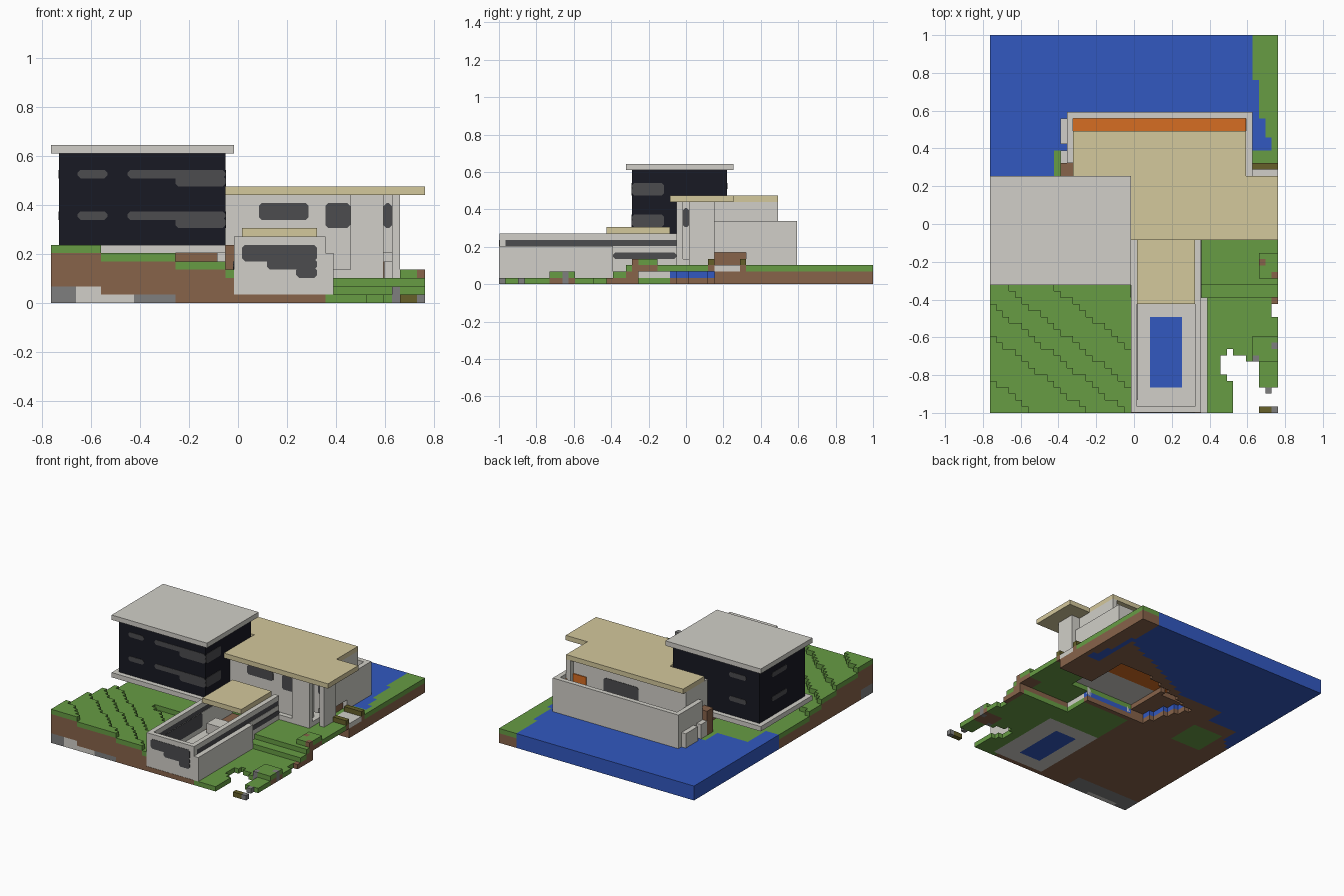
import bpy, bmesh
from mathutils import Vector

if "Cube" in bpy.data.objects:
    bpy.data.objects.remove(bpy.data.objects["Cube"], do_unlink=True)

NX, NY = 45, 59
U = 2 / NY                                   # one block
ORIGIN = Vector((NX / 2, NY / 2, 0))


def world(x, y, z):
    return (Vector((x, y, z)) - ORIGIN) * U


# Materials
COLOURS = {
    "grass": (103, 156, 68), "dirt": (135, 99, 74), "water": (50, 88, 192),
    "concrete": (209, 207, 200), "tan_roof": (212, 200, 156),
    "orange_wood": (214, 109, 34), "dark_panel": (24, 25, 35),
    "window_grey": (76, 76, 79), "stone": (127, 127, 127), "olive": (102, 96, 42)}
MATS, ORDER = {}, list(COLOURS)
for name, rgb in COLOURS.items():
    col = [((c / 255 + 0.055) / 1.055) ** 2.4 for c in rgb] + [1]
    m = bpy.data.materials.new(name)
    m.use_nodes = True
    m.diffuse_color = col
    m.node_tree.nodes["Principled BSDF"].inputs["Base Color"].default_value = col
    MATS[name] = m


def finish(name, bm, mats):
    mesh = bpy.data.meshes.new(name)
    bm.to_mesh(mesh)
    bm.free()
    for m in mats:
        mesh.materials.append(MATS[m])
    ob = bpy.data.objects.new(name, mesh)
    bpy.context.scene.collection.objects.link(ob)


def box(name, mat, xs, ys, zs, chamfer=None):
    """Block in grid units; chamfer rounds the edges along that axis."""
    bm = bmesh.new()
    bmesh.ops.create_cube(bm, size=1)
    lo, hi = world(xs[0], ys[0], zs[0]), world(xs[1], ys[1], zs[1])
    for v in bm.verts:
        v.co = [lo[a] if v.co[a] < 0 else hi[a] for a in range(3)]
    if chamfer is not None:
        edges = [e for e in bm.edges
                 if abs((e.verts[0].co - e.verts[1].co).normalized()[chamfer]) > 0.9]
        bmesh.ops.bevel(bm, geom=edges, offset=0.35 * U, segments=1, affect='EDGES')
    finish(name, bm, [mat])


T = 0.08                                     # half thickness of window plates


def pane_y(name, x0, x1, y, z0, z1):
    box(name, "window_grey", (x0, x1), (y - T, y + T), (z0, z1), 1)


def pane_x(name, x, y0, y1, z0, z1):
    box(name, "window_grey", (x - T, x + T), (y0, y1), (z0, z1), 0)


# Terrain rules
def in_rect(i, j, x0, x1, y0, y1):
    return x0 <= i < x1 and y0 <= j < y1


def is_wing(i, j):
    return in_rect(i, j, 22, 33, 0, 27) or in_rect(i, j, 33, 34, 0, 18)


def is_lake(i, j):
    edge = 41 if j >= 52 else 42 if j >= 46 else 43 if j >= 43 else 44
    if j >= 47:
        return i < edge
    if i >= 41:
        return j >= 41 and i < edge
    return (i < 10 and j >= 37) or (i < 13 and j >= 41) or (i < 3 and j >= 31)


def is_pit(i, j):
    """Open hollow below the house floors."""
    return (in_rect(i, j, 15, 37, 28, 43) and i > 20 - 0.42 * (j - 25)
            and j < 38 + 0.36 * (i - 17))


def is_gap(i, j):
    if in_rect(i, j, 43, 44, 3, 4):
        return False
    return ((i, j) == (37, 9) or in_rect(i, j, 36, 40, 6, 9) or in_rect(i, j, 40, 42, 6, 8)
            or in_rect(i, j, 37, 42, 5, 6) or in_rect(i, j, 38, 42, 0, 5)
            or in_rect(i, j, 42, 45, 1, 4) or in_rect(i, j, 44, 45, 15, 17))


def span(i, j):
    """Bottom and top level of the ground in one column."""
    if is_gap(i, j) or is_pit(i, j):
        return 0, 0
    if is_wing(i, j):
        return 0, (2 if in_rect(i, j, 23, 32, 1, 27) else 1)
    if is_lake(i, j):
        return 0, 3
    if i < 22:
        d = 0.8 * (i + 0.5) + j + 0.5
        h = 7 - sum(d > s for s in (5.5, 12.4, 17.2, 21.5, 27.5))
        return 0, (max(h, 3) if j >= 20 else h)
    if j < 18:
        return 0, (2 if in_rect(i, j, 41, 45, 8, 12) else 1)
    if j < 20:
        return 0, 2
    low = 2 if in_rect(i, j, 33, 45, 22, 34) else 0
    hedge = i >= 41 and j in (33, 38)
    return low, (4 if hedge or in_rect(i, j, 42, 45, 21, 25) else 3)


def ground_colour(i, j, k):
    top = span(i, j)[1]
    if k == 0 and in_rect(i, j, 22, 44, 18, 27):
        return "grass"
    if is_wing(i, j) and j > 0:
        if in_rect(i, j, 25, 30, 4, 15):
            return "water"
        return "concrete" if j < 18 else "dirt"
    if in_rect(i, j, 22, 33, 0, 1):
        return "dirt"
    if is_lake(i, j) or in_rect(i, j, 13, 41, 41, 47):
        if k == 0 and 0 < i < 41:            # lake bed slopes up to the house
            return "water" if j > 31.5 + 0.47 * i else "dirt"
        return "water" if is_lake(i, j) else "dirt"
    if k == 1 and (is_pit(i + 1, j) or in_rect(i, j, 22, 33, 25, 28)):
        return "water"
    if k == 0 and in_rect(i, j, 4, 11, 27, 34):
        return "grass"
    if j < 4 and i < 15:
        if i < 3 and k < 2 or 10 <= i and k < 1:
            return "stone"
        if 3 <= i < 10 and k < (2 if i < 6 else 1):
            return "concrete" if j < 1 else "stone"
    if i >= 41 and top == 4 and j in (33, 38) and k == 3:
        return "olive"
    if in_rect(i, j, 41, 45, 34, 38) and k == 2:
        return "concrete"
    if in_rect(i, j, 42, 45, 0, 1):
        return "olive" if i < 44 else "stone"
    if (i, j) in ((43, 3), (44, 10), (41, 8)):
        return "stone"
    if (i, j) in ((42, 23), (44, 21), (44, 17)):
        return "dirt"
    return "grass" if k == top - 1 else "dirt"


# Terrain blocks, outer faces only
def solid(i, j, k):
    if not (0 <= i < NX and 0 <= j < NY):
        return False
    low, top = span(i, j)
    return low <= k < top


bm = bmesh.new()
for i in range(NX):
    for j in range(NY):
        for k in range(*span(i, j)):
            index = ORDER.index(ground_colour(i, j, k))
            for axis in range(3):
                for side in (0, 1):
                    near = [i, j, k]
                    near[axis] += 1 if side else -1
                    if solid(*near):
                        continue
                    corners = []
                    for a, b in ((0, 0), (1, 0), (1, 1), (0, 1)):
                        p = [i, j, k]
                        p[axis] += side
                        p[(axis + 1) % 3] += a
                        p[(axis + 2) % 3] += b
                        corners.append(bm.verts.new(world(*p)))
                    f = bm.faces.new(corners if side else corners[::-1])
                    f.material_index = index
bmesh.ops.remove_doubles(bm, verts=bm.verts, dist=1e-5)
finish("terrain", bm, ORDER)

# Tower
box("tower_floor_slab", "concrete", (0, 21), (20, 37), (6, 7))
box("tower_body", "dark_panel", (1, 21), (21, 36), (7, 18))
box("tower_roof", "concrete", (0, 22), (20, 37), (18, 19))
box("tower_pillar", "concrete", (20, 21), (22, 23), (2, 6))
box("tower_foundation", "dirt", (14, 21), (27, 36), (2, 6))
box("tower_rear_post", "dirt", (21, 22), (28, 37), (2, 7))
for z in (10, 15):
    pane_y("tower_front_window_small", 3.2, 6.8, 21, z, z + 1)
    pane_y("tower_front_window_long", 9.2, 21, 21, z, z + 1)
    pane_y("tower_front_window_low", 15, 21, 21, z - 1, z + 0.3)
    pane_x("tower_side_window", 21, 21, 26, z - 1, z + 1)
    pane_y("tower_back_window", 4, 8, 36, z, z + 1)
    pane_x("tower_left_window", 1, 27, 32, z, z + 1)

# Main house
box("house_roof_front", "tan_roof", (21, 45), (27, 37), (13, 14))
box("house_roof_back", "tan_roof", (13, 40), (37, 44), (13, 14))
box("house_floor", "concrete", (22, 40), (28, 35), (3, 4))
box("house_wood_floor", "orange_wood", (13, 40), (35, 46), (3, 4))
box("house_front_wall", "concrete", (21, 36), (29, 30), (3, 13))
box("front_column", "concrete", (36, 40), (28, 29), (3, 13))
box("column_return", "concrete", (36, 39), (29, 31), (3, 13))
box("right_column", "concrete", (41, 42), (30, 34), (3, 13))
box("column_bridge", "concrete", (40, 41), (31, 34), (6, 13))
box("house_right_wall", "concrete", (39, 40), (31, 44), (5, 13))
box("house_left_wall", "concrete", (13, 14), (36, 43), (4, 13))
box("house_back_wall", "concrete", (13, 40), (42, 43), (4, 13))
box("passage_bank", "dirt", (39, 40.1), (34, 39), (3, 5))
pane_y("house_front_window", 25, 31, 29, 10, 12)
pane_y("house_front_window_right", 33, 36, 29, 9, 12)
pane_y("bridge_window", 40, 41, 31, 9, 12)
pane_x("column_window", 39, 29, 30, 9, 12)
pane_y("house_back_window", 24, 32, 43, 8, 11)

# Back terrace
box("terrace_back_wall", "concrete", (12, 41), (46, 47), (3, 10))
box("terrace_right_wall", "concrete", (40, 41), (39, 46), (3, 10))
box("terrace_passage_lintel", "concrete", (40, 41), (34, 39), (5, 10))
box("terrace_left_wall", "concrete", (12, 13), (39, 46), (3, 10))
box("terrace_side_panel", "orange_wood", (39.8, 40), (43, 46), (4, 9))
box("terrace_back_panel", "orange_wood", (36, 39.8), (43, 43.2), (4, 10))
for y0, y1 in ((39, 41), (42, 46)):
    box("terrace_low_wall", "concrete", (11, 12), (y0, y1), (3, 6))
box("terrace_post", "dirt", (11, 13), (37, 39), (3, 8))

# Pool wing
for x, side in ((22, "left"), (32, "right")):
    box(f"wing_{side}_wall", "concrete", (x, x + 1), (1, 28), (1, 6))
    box(f"wing_{side}_glass", "window_grey", (x + 0.05, x + 0.95), (1, 28), (6, 7))
    box(f"wing_{side}_rail", "concrete", (x, x + 1), (1, 28), (7, 8))
    pane_x(f"wing_{side}_low_window", 22 if x == 22 else 33, 18, 28, 4, 5)
pane_x("wing_inner_window", 23, 2, 17, 3, 6)
box("wing_front_wall", "concrete", (22, 33), (0.05, 1), (1, 8))
box("wing_side_ledge", "concrete", (33, 34), (0, 18), (1, 6))
pane_y("wing_front_window", 23, 32, T, 5, 7)
pane_y("wing_front_window_mid", 26, 32, T, 4, 5.3)
pane_y("wing_front_window_low", 29.5, 32, T, 3, 4.3)
box("wing_canopy", "tan_roof", (23, 32), (17, 27), (8, 9))
box("wing_bench", "concrete", (24, 31), (17, 20), (2, 4))
